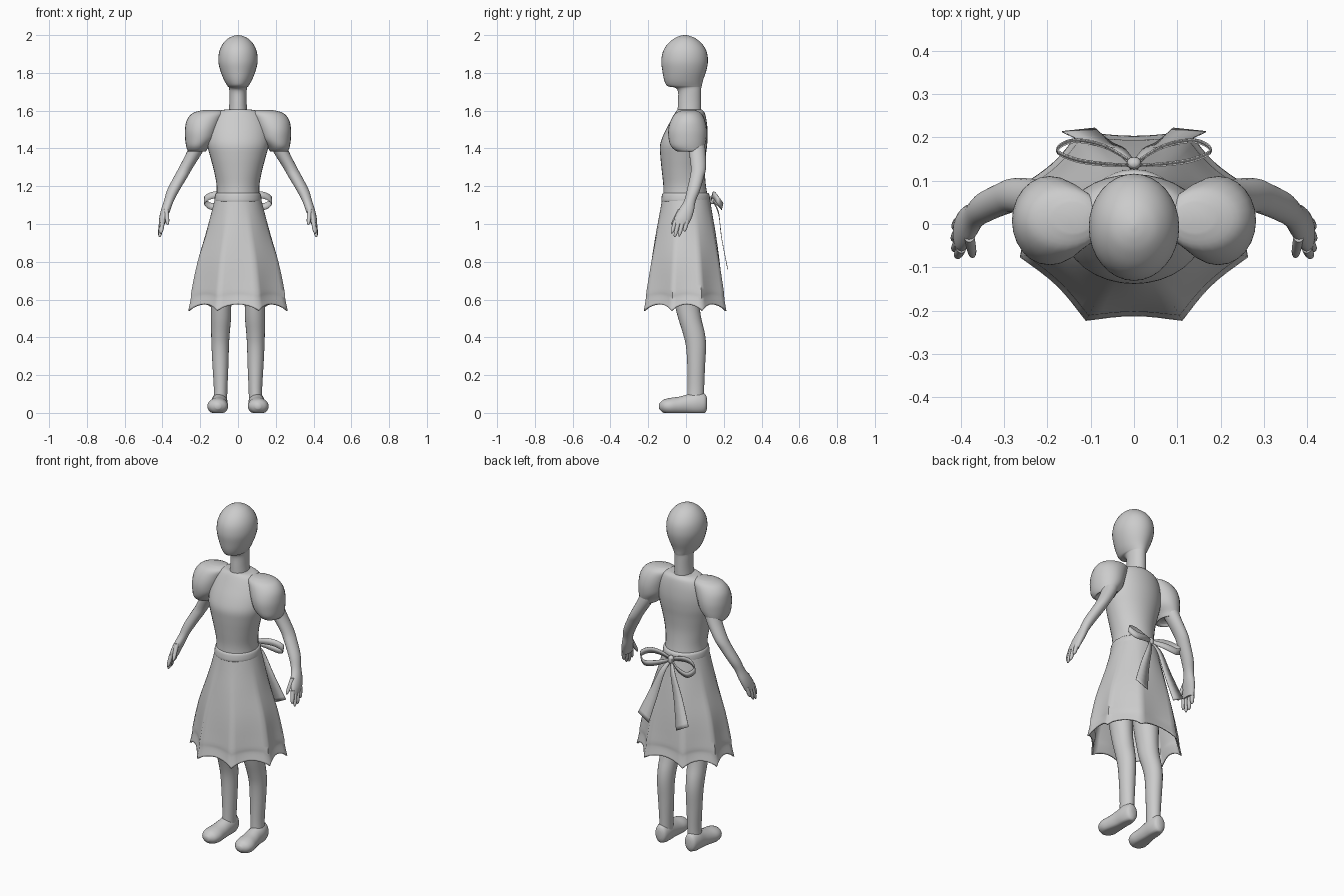
import bpy, math
from mathutils import Vector


def smooth_rows(rows, steps=4):
    """Catmull-Rom interpolation through rows of numbers."""
    out = []
    for i in range(len(rows) - 1):
        a, b, c, d = (rows[max(i - 1, 0)], rows[i], rows[i + 1],
                      rows[min(i + 2, len(rows) - 1)])
        for s in range(steps):
            t = s / steps
            out.append([0.5 * (2 * q + (r - p) * t + (2 * p - 5 * q + 4 * r - u) * t * t
                               + (3 * q - p - 3 * r + u) * t ** 3)
                        for p, q, r, u in zip(a, b, c, d)])
    out.append(list(rows[-1]))
    return out


def make(name, verts, faces, mirror=False, thickness=0, angle=60):
    me = bpy.data.meshes.new(name)
    me.from_pydata(verts, [], faces)
    me.update()
    me.polygons.foreach_set("use_smooth", [True] * len(me.polygons))
    me.set_sharp_from_angle(angle=math.radians(angle))
    ob = bpy.data.objects.new(name, me)
    bpy.context.collection.objects.link(ob)
    if thickness:
        m = ob.modifiers.new("Solidify", "SOLIDIFY")
        m.thickness, m.offset = thickness, 0
    if mirror:
        ob.modifiers.new("Mirror", "MIRROR")
    return ob


def skin(count, n):
    """Quads joining successive closed rings of n points."""
    return [(i * n + j, i * n + (j + 1) % n, (i + 1) * n + (j + 1) % n, (i + 1) * n + j)
            for i in range(count - 1) for j in range(n)]


def loft(name, rings, axis="z", n=24, mirror=False, steps=4):
    """Rings (x, y, z, r1, r2) lying across the given axis, capped at both ends."""
    rows = smooth_rows(rings, steps)
    verts = []
    for x, y, z, r1, r2 in rows:
        for j in range(n):
            a = 2 * math.pi * j / n
            u, v = r1 * math.cos(a), r2 * math.sin(a)
            verts.append((x + u, y + v, z) if axis == "z" else (x + u, y, max(z + v, 0)))
    faces = skin(len(rows), n)
    faces += [tuple(reversed(range(n))), tuple(range(len(verts) - n, len(verts)))]
    return make(name, verts, faces, mirror)


def body(name, profile, **kw):
    """Central part from (z, half width, front y, back y)."""
    return loft(name, [(0, (f + b) / 2, z, w, (b - f) / 2) for z, w, f, b in profile],
                n=32, **kw)


def ribbon(name, path, widths, mirror=True):
    """Thin strip along a path; widths are the half-width vectors per point."""
    rows = smooth_rows([tuple(p) + tuple(w) for p, w in zip(path, widths)], 5)
    verts = []
    for r in rows:
        p, w = Vector(r[:3]), Vector(r[3:])
        verts += [p - w, p + w]
    faces = [(2 * i, 2 * i + 1, 2 * i + 3, 2 * i + 2) for i in range(len(rows) - 1)]
    return make(name, verts, faces, mirror, 0.003)


# Head and neck
body("head_and_neck", [
    (1.58, .05, -.045, .08), (1.64, .046, -.043, .08), (1.70, .046, -.042, .08),
    (1.722, .048, -.06, .081), (1.73, .055, -.098, .083), (1.76, .073, -.115, .09),
    (1.81, .093, -.125, .107), (1.86, .104, -.131, .116), (1.91, .1, -.123, .11),
    (1.95, .083, -.1, .088), (1.98, .056, -.066, .055), (1.995, .026, -.035, .022),
    (2.0, .004, -.01, .0)])

# Bodice
body("bodice", [
    (1.13, .116, -.122, .118), (1.20, .113, -.12, .106), (1.28, .127, -.128, .1),
    (1.36, .148, -.136, .105), (1.42, .163, -.137, .112), (1.48, .163, -.116, .115),
    (1.54, .15, -.085, .11), (1.585, .125, -.06, .1), (1.602, .09, -.048, .088),
    (1.606, .06, -.044, .084)])

# Waistband
body("waistband", [(1.115, .118, -.126, .122), (1.125, .125, -.131, .127),
                   (1.155, .121, -.127, .124), (1.165, .113, -.12, .115)])

# Puffed sleeves
loft("puff_sleeves", [
    (.215, .02, 1.395, .04, .05), (.217, .02, 1.385, .047, .068), (.214, .01, 1.41, .06, .088),
    (.2, .008, 1.45, .08, .1), (.192, .008, 1.5, .089, .102), (.178, .01, 1.55, .093, .09),
    (.155, .012, 1.587, .085, .068), (.14, .015, 1.603, .045, .035)], mirror=True)

# Arms with palms
loft("arms", [
    (.2, .045, 1.46, .045, .05), (.225, .058, 1.39, .042, .045), (.275, .066, 1.3, .037, .04),
    (.303, .058, 1.25, .036, .037), (.342, .04, 1.18, .033, .035), (.367, .02, 1.12, .026, .031),
    (.384, .0, 1.07, .025, .042), (.396, -.016, 1.03, .021, .045),
    (.402, -.025, 1.0, .016, .04)], n=20, mirror=True)

# Fingers and thumb: base and tip positions
digits = {"index_fingers": ((.398, -.055, 1.02), (.408, -.075, .95)),
          "middle_fingers": ((.402, -.037, 1.02), (.415, -.06, .93)),
          "ring_fingers": ((.404, -.016, 1.02), (.416, -.036, .935)),
          "little_fingers": ((.404, .006, 1.02), (.414, -.008, .96)),
          "thumbs": ((.38, -.03, 1.08), (.372, -.075, .995))}
for name, (a, b) in digits.items():
    a, b = Vector(a), Vector(b)
    loft(name, [(*a.lerp(b, t), r, r) for t, r in
                ((0, .012), (.5, .0115), (.85, .009), (1, .003))], n=10, mirror=True, steps=3)

# Legs
loft("legs", [
    (.09, -.01, .9, .08, .085), (.09, -.005, .7, .066, .075), (.09, .005, .58, .055, .066),
    (.09, .02, .5, .053, .061), (.093, .042, .42, .049, .058), (.094, .053, .35, .046, .053),
    (.093, .054, .25, .042, .047), (.092, .052, .13, .036, .044),
    (.094, .05, .05, .036, .045)], mirror=True)

# Shoes, heel to toe
loft("shoes", [
    (.097, .112, .05, .015, .025), (.097, .1, .05, .034, .05), (.098, .06, .05, .043, .06),
    (.1, .01, .045, .045, .053), (.104, -.04, .038, .05, .047), (.107, -.085, .035, .055, .044),
    (.107, -.12, .035, .044, .034), (.106, -.142, .035, .014, .014)], axis="y", mirror=True)

# Skirt: an ellipse at the waist blending into a folded eight-cornered hem
corners = [(.26, -.075), (.26, .085), (.125, .21), (-.125, .21),
           (-.26, .085), (-.26, -.075), (-.11, -.22), (.11, -.22)]
hem = []
for k, (x0, y0) in enumerate(corners):
    x1, y1 = corners[(k + 1) % 8]
    for s in range(8):
        t = s / 8
        sag = math.sin(math.pi * t)
        pull = 1 - .05 * sag
        hem.append(((x0 + (x1 - x0) * t) * pull, (y0 + (y1 - y0) * t) * pull, sag ** .7))
levels = smooth_rows([(1.15, .114, .119), (1.05, .14, .137), (.94, .172, .158), (.8, .215, .181),
                      (.65, .243, .2), (.6, .247, .203), (.54, .26, .213)], 4)
verts = []
for z, w, d in levels:
    t = min(max((1.1 - z) / .5, 0), 1)
    lift = max(0, (.68 - z) / .14)
    for x, y, sag in hem:
        a = math.atan2(y / .213, x / .26)
        verts.append(((1 - t) * w * math.cos(a) + t * x * w / .26,
                      (1 - t) * d * math.sin(a) + t * y * d / .213,
                      z + .035 * sag * lift))
make("skirt", verts, skin(len(levels), len(hem)), thickness=.008)

# Sash bow: loops, tails and knot
up = Vector((0, .004, .018))
ribbon("bow_loops",
       [(0, .135, 1.13), (.07, .138, 1.15), (.135, .148, 1.152), (.178, .17, 1.125),
        (.14, .192, 1.093), (.07, .18, 1.105), (0, .14, 1.128)],
       [up * f for f in (.5, .9, 1, 1, 1, .9, .5)])
ribbon("bow_tails",
       [(.005, .14, 1.125), (.035, .172, 1.06), (.08, .188, .93), (.128, .217, .78)],
       [Vector((.008, 0, .002)), Vector((.015, 0, .006)),
        Vector((.026, -.002, .012)), Vector((.038, -.004, .02))])
loft("bow_knot", [(0, .138, 1.105, .008, .006), (0, .14, 1.115, .016, .014),
                  (0, .14, 1.14, .016, .014), (0, .138, 1.15, .008, .006)], n=12)
